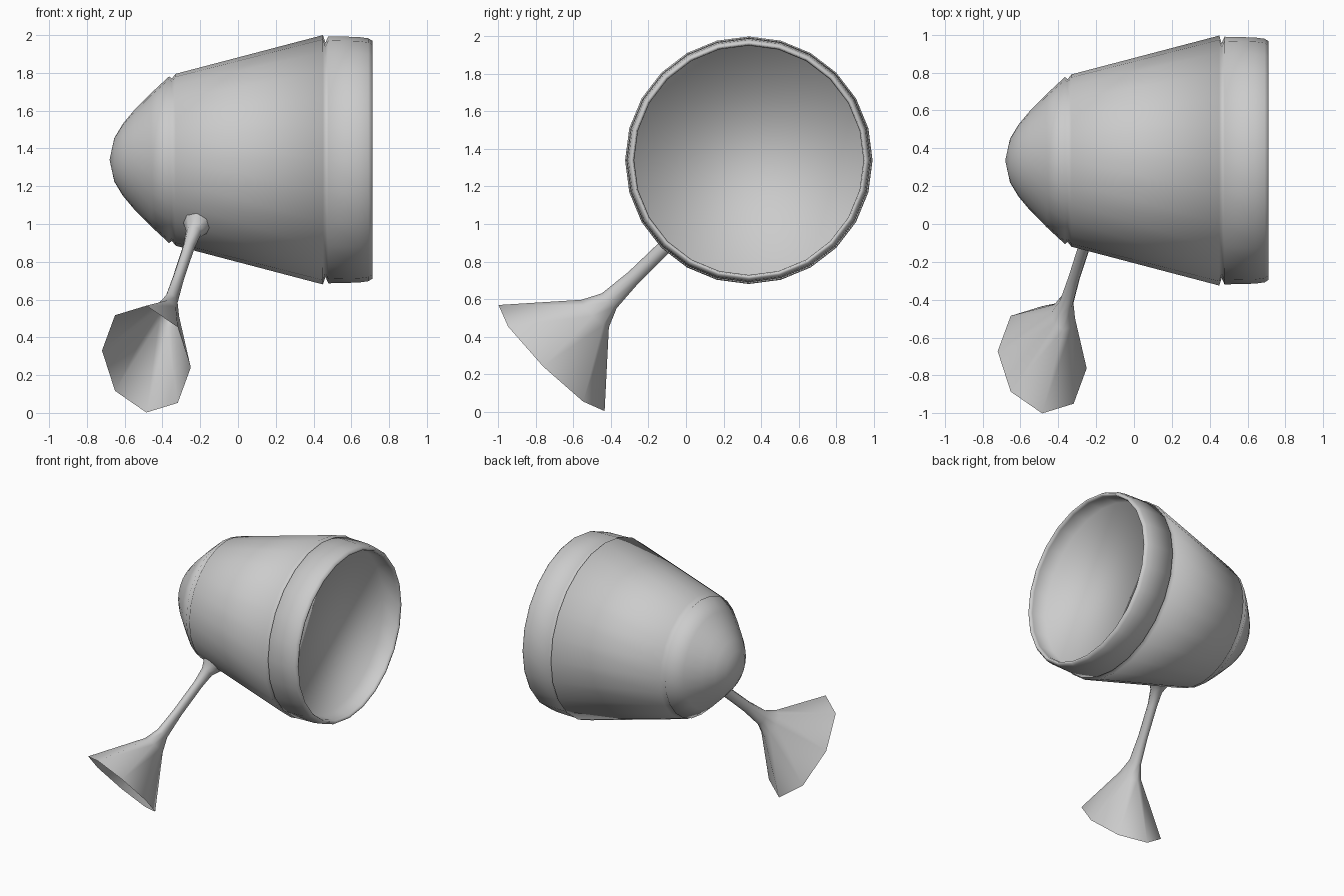
import bpy, bmesh, math
from mathutils import Vector

if "Cube" in bpy.data.objects:
    bpy.data.objects.remove(bpy.data.objects["Cube"])


def loft(name, rings, tip=None, cap=False):
    """Skin a list of closed rings; optional pole at the start, flat cap at the end."""
    bm = bmesh.new()
    loops = [[bm.verts.new(p) for p in ring] for ring in rings]
    n = len(loops[0])
    for a, b in zip(loops, loops[1:]):
        for i in range(n):
            j = (i + 1) % n
            bm.faces.new((a[i], a[j], b[j], b[i]))
    if tip:
        pole = bm.verts.new(tip)
        for i in range(n):
            bm.faces.new((pole, loops[0][(i + 1) % n], loops[0][i]))
    if cap:
        bm.faces.new(loops[-1])
    bmesh.ops.recalc_face_normals(bm, faces=bm.faces)
    for f in bm.faces:
        f.smooth = True
    me = bpy.data.meshes.new(name)
    bm.to_mesh(me)
    bm.free()
    ob = bpy.data.objects.new(name, me)
    bpy.context.collection.objects.link(ob)
    return ob


def ellipse(centre, u, v, n):
    c = Vector(centre)
    return [c + u * math.cos(2 * math.pi * i / n) + v * math.sin(2 * math.pi * i / n)
            for i in range(n)]


# Lamp housing: turned profile (x, radius) along x, two grooves, recessed lens
CY, CZ = 0.335, 1.34
profile = [(-0.655, 0.115), (-0.61, 0.19), (-0.55, 0.262), (-0.46, 0.353), (-0.365, 0.441),
           (-0.35, 0.43), (-0.33, 0.455), (0.45, 0.66),
           (0.463, 0.62), (0.478, 0.654), (0.64, 0.65), (0.69, 0.643),
           (0.711, 0.63), (0.711, 0.618), (0.69, 0.612), (0.57, 0.61)]
Y, Z = Vector((0, 1, 0)), Vector((0, 0, 1))
loft("lamp_housing", [ellipse((x, CY, CZ), Y * r, Z * r, 24) for x, r in profile],
     tip=(-0.68, CY, CZ), cap=True)

# Mounting bracket: eight-sided hollow oval flare on a thin stem that meets the housing
U = Vector((-0.235, 0.045, 0.045))
V = Vector((0, -0.283, 0.283))
sections = [((-0.485, -0.717, 0.285), 1.0, 1.0),
            ((-0.375, -0.485, 0.522), 0.27, 0.26),
            ((-0.355, -0.41, 0.59), 0.15, 0.14),
            ((-0.315, -0.28, 0.715), 0.125, 0.10),
            ((-0.26, -0.11, 0.88), 0.13, 0.095),
            ((-0.235, -0.04, 0.955), 0.17, 0.12),
            ((-0.222, -0.005, 0.99), 0.28, 0.18),
            ((-0.21, 0.03, 1.025), 0.42, 0.26)]
loft("mounting_bracket", [ellipse(c, U * a, V * b, 8) for c, a, b in sections])
